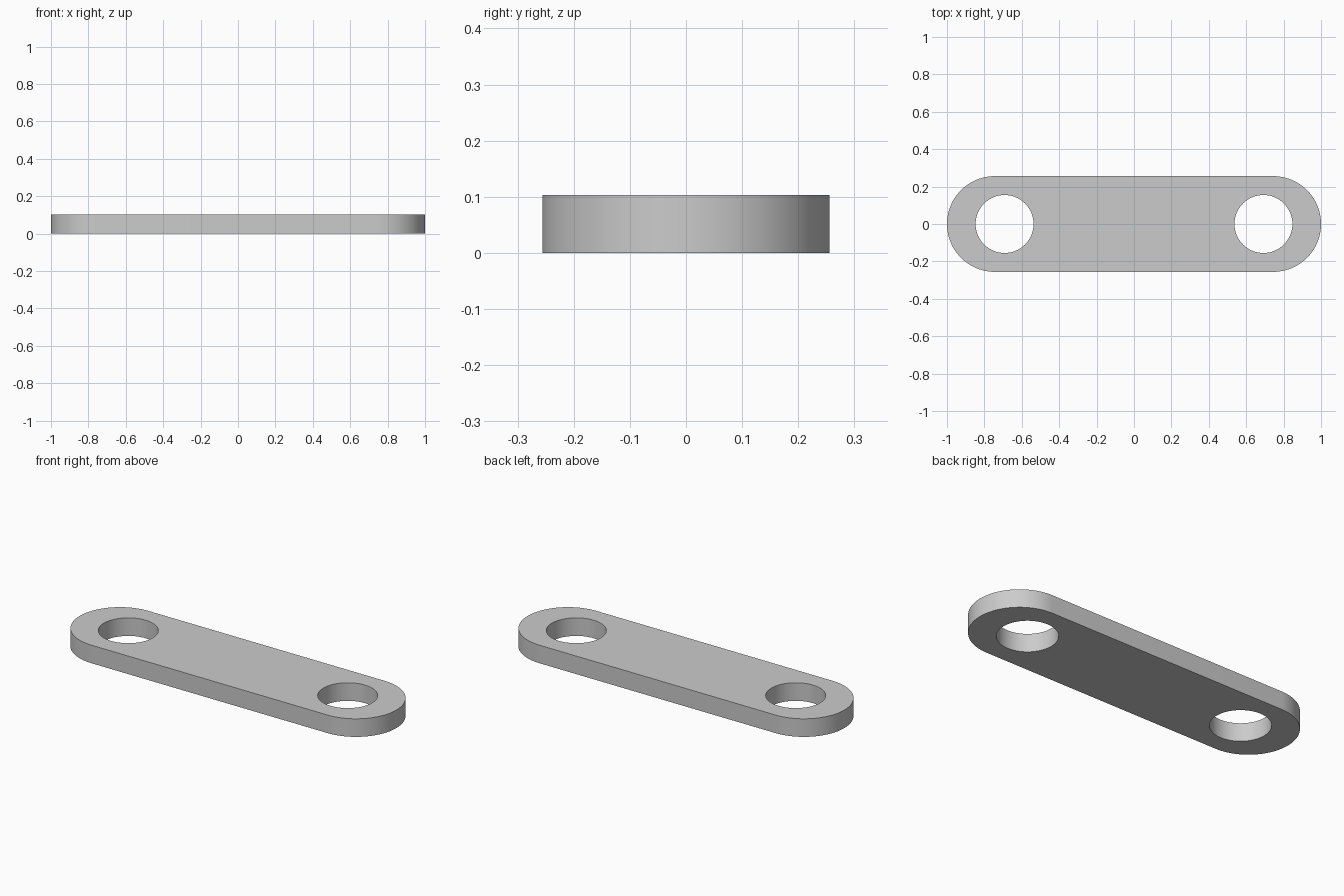
import bpy, bmesh
from math import sin, cos, pi, radians

if "Cube" in bpy.data.objects:
    bpy.data.objects.remove(bpy.data.objects["Cube"])

HALF_LENGTH, RADIUS, HEIGHT = 1.0, 0.256, 0.103
HOLE_X, HOLE_RADIUS = 0.692, 0.155
ARC = 48


def arc(cx, r, start, sweep, steps):
    return [(cx + r * cos(start + sweep * i / steps),
             r * sin(start + sweep * i / steps)) for i in range(steps + 1)]


def add_loop(curve, points):
    spline = curve.splines.new('POLY')
    spline.points.add(len(points) - 1)
    for p, (x, y) in zip(spline.points, points):
        p.co = (x, y, 0, 1)
    spline.use_cyclic_u = True


# Rounded bar outline with a round hole near each end
curve = bpy.data.curves.new("link_plate_profile", 'CURVE')
curve.dimensions = '2D'
curve.fill_mode = 'BOTH'
curve.extrude = HEIGHT / 2
cap_x = HALF_LENGTH - RADIUS
add_loop(curve, arc(cap_x, RADIUS, -pi / 2, pi, ARC)
         + arc(-cap_x, RADIUS, pi / 2, pi, ARC))
for side in (-1, 1):
    add_loop(curve, arc(side * HOLE_X, HOLE_RADIUS, 0, 2 * pi, 64)[:-1])

plate = bpy.data.objects.new("link_plate", curve)
bpy.context.collection.objects.link(plate)
plate.select_set(True)
bpy.context.view_layer.objects.active = plate
bpy.ops.object.convert(target='MESH')
plate = bpy.context.object
plate.name = "link_plate"

# Weld caps to walls and rest the plate on the ground
bm = bmesh.new()
bm.from_mesh(plate.data)
bmesh.ops.remove_doubles(bm, verts=bm.verts, dist=0.0001)
bmesh.ops.translate(bm, verts=bm.verts, vec=(0, 0, HEIGHT / 2))
bmesh.ops.recalc_face_normals(bm, faces=bm.faces)
bm.to_mesh(plate.data)
bm.free()
bpy.ops.object.shade_smooth_by_angle(angle=radians(30))
